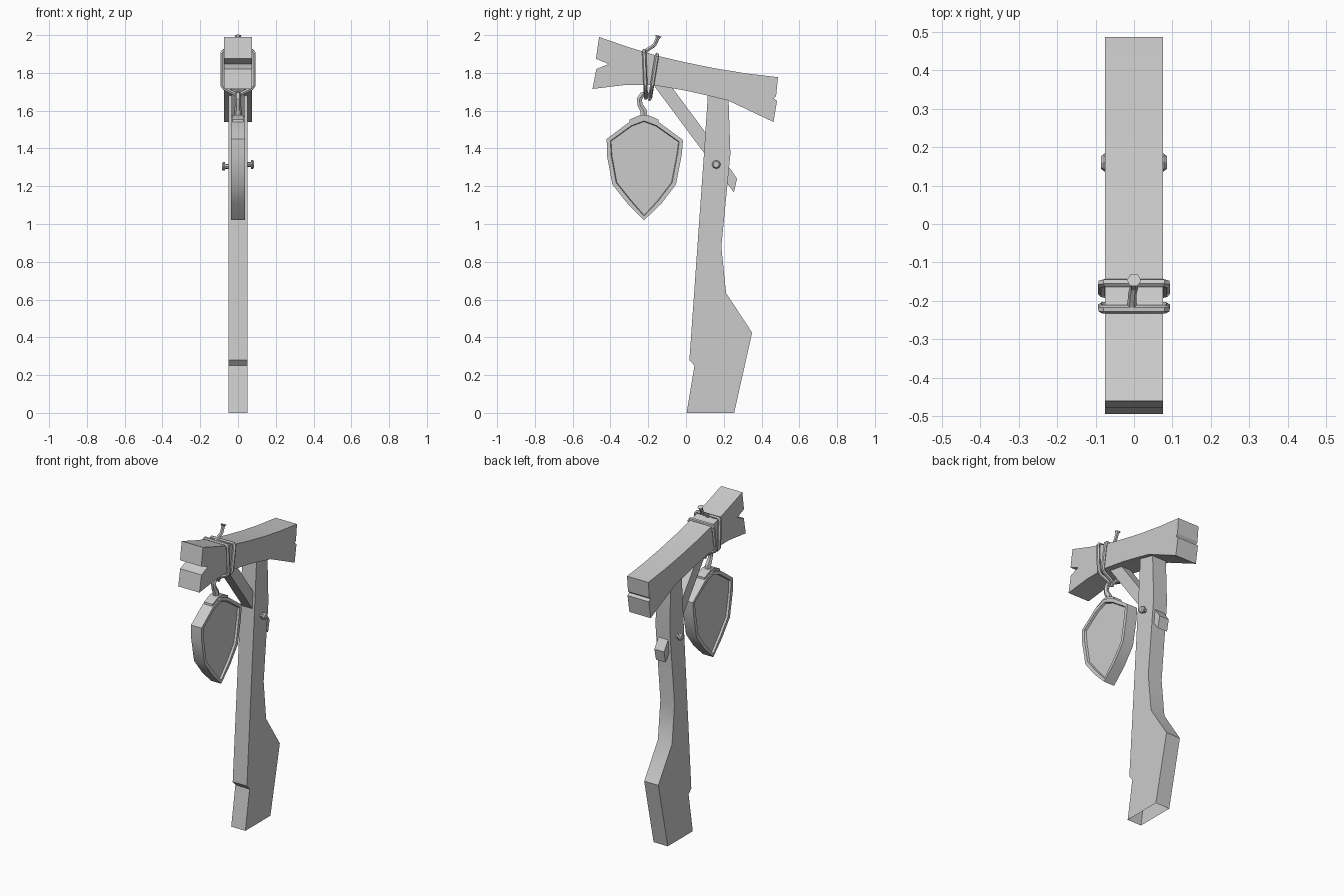
import bpy, bmesh, math
from mathutils import Matrix

if "Cube" in bpy.data.objects:
    bpy.data.objects.remove(bpy.data.objects["Cube"])


def finish(name, bm, smooth=True):
    bmesh.ops.recalc_face_normals(bm, faces=bm.faces)
    me = bpy.data.meshes.new(name)
    bm.to_mesh(me)
    bm.free()
    ob = bpy.data.objects.new(name, me)
    bpy.context.collection.objects.link(ob)
    if smooth:
        shade(ob)
    return ob


def shade(ob):
    bpy.ops.object.select_all(action='DESELECT')
    ob.select_set(True)
    bpy.context.view_layer.objects.active = ob
    bpy.ops.object.shade_smooth_by_angle(angle=math.radians(30))


def prism_bm(profile, half):
    """Side profile (y, z) extruded along x, centred on x = 0."""
    bm = bmesh.new()
    face = bm.faces.new([bm.verts.new((-half, y, z)) for y, z in profile])
    ext = bmesh.ops.extrude_face_region(bm, geom=[face], use_keep_orig=True)
    for v in ext['geom']:
        if isinstance(v, bmesh.types.BMVert):
            v.co.x = half
    bmesh.ops.recalc_face_normals(bm, faces=bm.faces)
    return bm


def tube(name, points, radius, closed=False, radii=None):
    cu = bpy.data.curves.new(name, 'CURVE')
    cu.dimensions = '3D'
    cu.bevel_depth = radius
    cu.bevel_resolution = 1
    cu.use_fill_caps = True
    sp = cu.splines.new('POLY')
    sp.points.add(len(points) - 1)
    for i, p in enumerate(points):
        sp.points[i].co = (*p, 1)
        sp.points[i].radius = radii[i] if radii else 1
    sp.use_cyclic_u = closed
    ob = bpy.data.objects.new(name, cu)
    bpy.context.collection.objects.link(ob)
    bpy.ops.object.select_all(action='DESELECT')
    ob.select_set(True)
    bpy.context.view_layer.objects.active = ob
    bpy.ops.object.convert(target='MESH')
    shade(bpy.context.view_layer.objects.active)


# Post, open at the base
bm = prism_bm([(0.003, 0), (0.255, 0), (0.35, 0.425), (0.212, 0.635),
               (0.187, 0.88), (0.235, 1.37), (0.224, 1.70), (0.118, 1.72),
               (0.095, 1.37), (0.018, 0.28), (0.045, 0.25)], 0.05)
base = [f for f in bm.faces if all(v.co.z < 0.001 for v in f.verts)]
bmesh.ops.delete(bm, geom=base, context='FACES_ONLY')
finish("post", bm)

# Bent crossbeam with split ends
finish("crossbeam", prism_bm([
    (-0.46, 1.99), (-0.30, 1.935), (-0.15, 1.89), (0.0, 1.855), (0.16, 1.823),
    (0.32, 1.797), (0.487, 1.777), (0.477, 1.678), (0.465, 1.664),
    (0.482, 1.652), (0.463, 1.54), (0.22, 1.655), (0.115, 1.68),
    (0.0, 1.706), (-0.17, 1.735), (-0.33, 1.735), (-0.495, 1.715),
    (-0.475, 1.82), (-0.41, 1.847), (-0.477, 1.875)], 0.075))

# Diagonal brace running through the post
finish("brace", prism_bm([(-0.19, 1.76), (-0.09, 1.745), (0.11, 1.475),
                          (0.27, 1.24), (0.254, 1.167), (0.10, 1.37)], 0.034))

# Bolts on both sides of the post
for side, name, z in ((-1, "bolt_left", 1.305), (1, "bolt_right", 1.315)):
    bm = bmesh.new()
    for r1, r2, length, x in ((0.013, 0.013, 0.04, 0.055),
                              (0.023, 0.023, 0.01, 0.073),
                              (0.023, 0.016, 0.008, 0.082)):
        m = (Matrix.Translation((side * x, 0.16, z))
             @ Matrix.Rotation(side * math.pi / 2, 4, 'Y'))
        bmesh.ops.create_cone(bm, cap_ends=True, segments=8, radius1=r1,
                              radius2=r2, depth=length, matrix=m)
    finish(name, bm)

# Shield sign board with a raised rim around a recessed panel on each face
bm = prism_bm([(-0.222, 1.568), (-0.145, 1.54), (-0.016, 1.445), (-0.022, 1.37),
               (-0.053, 1.21), (-0.13, 1.108), (-0.222, 1.02), (-0.31, 1.108),
               (-0.39, 1.21), (-0.418, 1.36), (-0.42, 1.45), (-0.30, 1.54)], 0.037)
for sx in (-1, 1):
    panel = [f for f in bm.faces if f.normal.x * sx > 0.9]
    bmesh.ops.inset_region(bm, faces=panel, thickness=0.022, depth=0)
    bmesh.ops.inset_region(bm, faces=panel, thickness=0.004, depth=-0.013)
finish("shield_sign", bm)

# Mounting cap on top of the shield
finish("shield_cap", prism_bm([(-0.30, 1.535), (-0.298, 1.553), (-0.24, 1.578),
                               (-0.204, 1.578), (-0.146, 1.553), (-0.145, 1.535),
                               (-0.222, 1.56)], 0.03))

# Hook
hook = [(-0.222, 1.56), (-0.224, 1.60), (-0.243, 1.63), (-0.247, 1.66),
        (-0.232, 1.685), (-0.208, 1.688), (-0.192, 1.67), (-0.195, 1.652)]
tube("hook", [(0, y, z) for y, z in hook], 0.016,
     radii=[1.3, 1.2, 1, 1, 1, 1, 0.8, 0.5])

# Two rope loops around the beam, meeting at the hook
for name, y_top, z_top, y_low in (("rope_front", -0.222, 1.925, -0.212),
                                  ("rope_back", -0.152, 1.905, -0.19)):
    half = []
    for x, z in ((0.0, 1.668), (0.018, 1.69), (0.072, 1.718), (0.084, 1.735),
                 (0.084, z_top - 0.02), (0.075, z_top - 0.008)):
        t = (z - 1.668) / (z_top - 1.668)
        half.append((x, y_low + (y_top - y_low) * t, z))
    left = [(-x, y, z) for x, y, z in reversed(half[1:])]
    tube(name, half + left, 0.011, closed=True)

# Knotted rope tail
tube("rope_tail", [(-0.006, -0.22, 1.912), (-0.004, -0.18, 1.938),
                   (0, -0.165, 1.95), (0, -0.15, 1.985), (0, -0.146, 1.997)],
     0.011, radii=[1.1, 1, 1, 1, 1.7])
